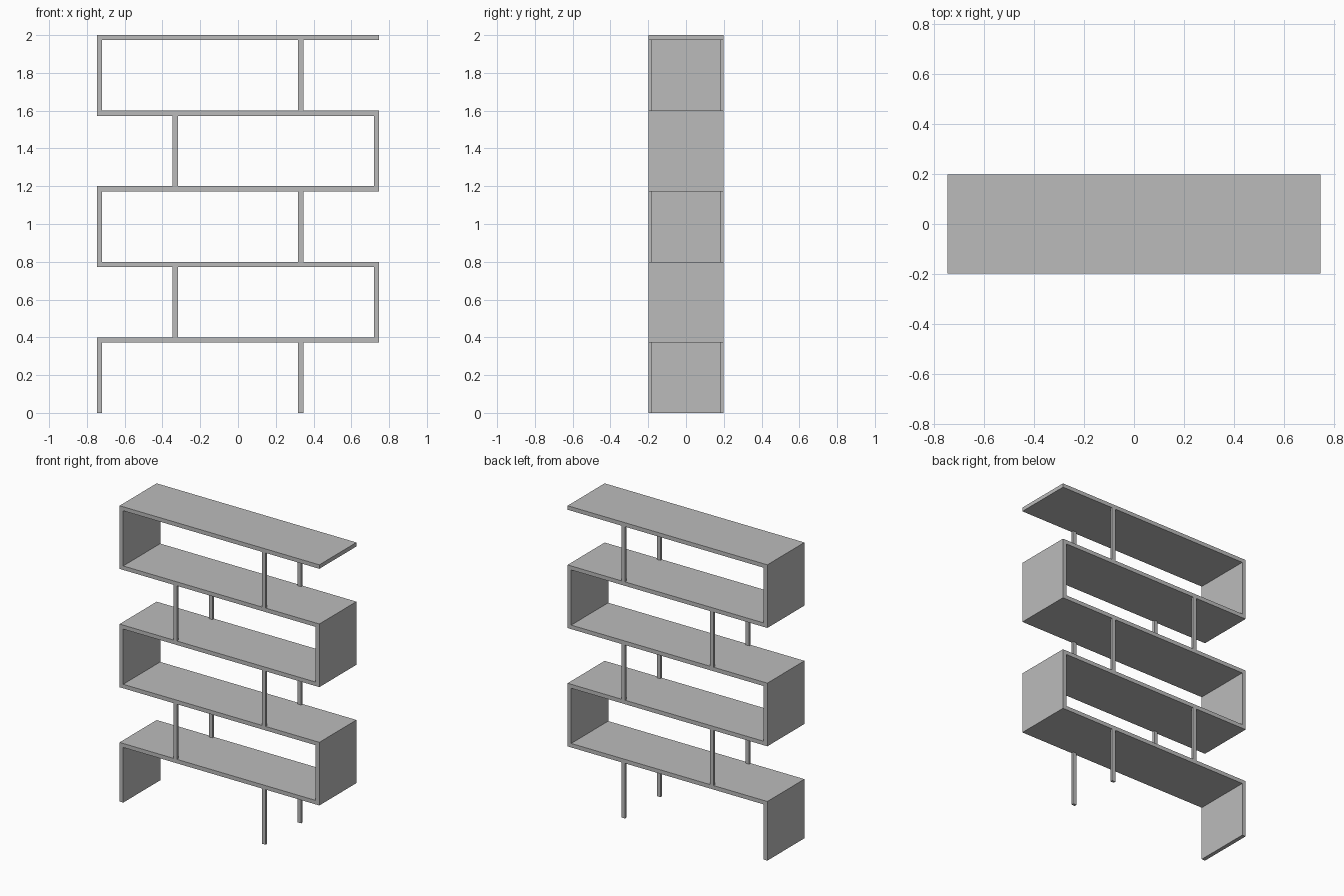
import bpy
import bmesh
from mathutils import Matrix

cube = bpy.data.objects.get("Cube")
if cube:
    bpy.data.objects.remove(cube, do_unlink=True)

HALF_W, HALF_D = 0.747, 0.198
THICK = 0.027            # board thickness
LEVEL = 0.4              # height of one tier
TIERS = 5
POST_X, POST_D = 0.332, 0.017

# Single grey finish
grey = bpy.data.materials.new("grey_finish")
grey.use_nodes = True
colour = (0.5, 0.5, 0.5, 1)
grey.diffuse_color = colour
grey.node_tree.nodes["Principled BSDF"].inputs["Base Color"].default_value = colour


def add_object(name, bm):
    mesh = bpy.data.meshes.new(name)
    bm.to_mesh(mesh)
    bm.free()
    mesh.materials.append(grey)
    obj = bpy.data.objects.new(name, mesh)
    bpy.context.collection.objects.link(obj)
    return obj


# Winding board: a centreline that climbs one side, crosses, climbs the other
edge = HALF_W - THICK / 2
side = -1
path = [(side * edge, 0)]
for tier in range(1, TIERS + 1):
    z = tier * LEVEL - THICK / 2
    path.append((side * edge, z))
    side = -side
    path.append((side * (HALF_W if tier == TIERS else edge), z))

bm = bmesh.new()
rows = [[bm.verts.new((x, y, z)) for y in (-HALF_D, HALF_D)] for x, z in path]
for a, b in zip(rows, rows[1:]):
    bm.faces.new((a[0], b[0], b[1], a[1]))
board = add_object("winding_shelf", bm)
solid = board.modifiers.new("thickness", "SOLIDIFY")
solid.thickness = THICK
solid.offset = 0
solid.use_even_offset = True

# Slim posts, front and back, at alternating sides of each tier
for tier in range(TIERS):
    bottom = tier * LEVEL
    height = LEVEL - THICK
    x = POST_X if tier % 2 == 0 else -POST_X
    for place, sy in (("front", -1), ("back", 1)):
        bm = bmesh.new()
        bmesh.ops.create_cube(bm, size=1, matrix=Matrix.Translation(
            (x, sy * (HALF_D - POST_D / 2), bottom + height / 2))
            @ Matrix.Diagonal((THICK, POST_D, height, 1)))
        add_object(f"{place}_post_{tier + 1}", bm)
